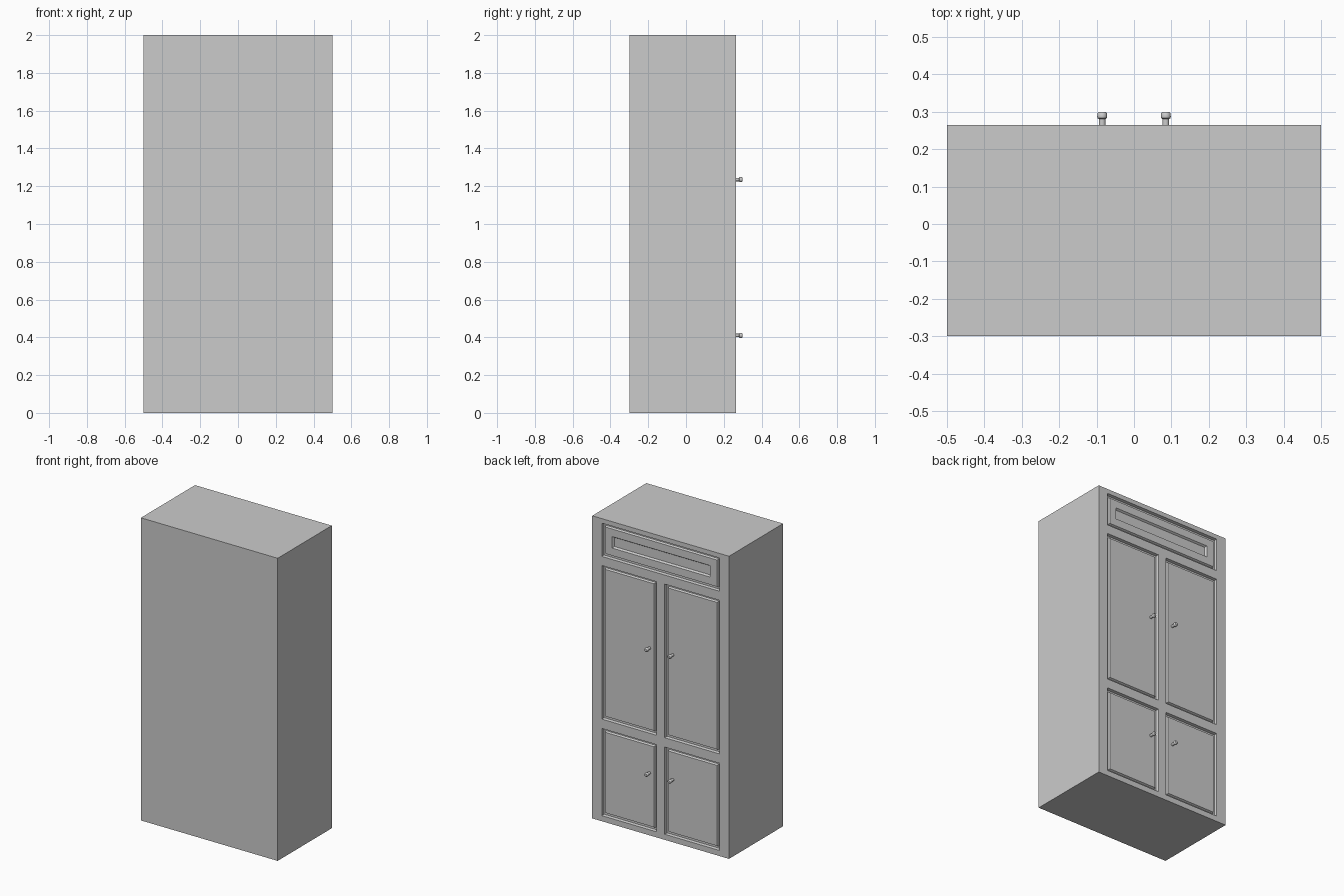
import bpy, bmesh
from math import radians
from mathutils import Vector, Matrix

if "Cube" in bpy.data.objects:
    bpy.data.objects.remove(bpy.data.objects["Cube"])

BACK, FACE = -0.30, 0.265          # body depth; the doors are on +y

# cabinet body
bm = bmesh.new()
bmesh.ops.create_cube(bm, size=1)
bmesh.ops.scale(bm, verts=bm.verts, vec=(1, FACE - BACK, 2))
bmesh.ops.translate(bm, verts=bm.verts, vec=(0, (FACE + BACK) / 2, 1))


def door_side():
    return [f for f in bm.faces if f.normal.y > 0.9]


def cut(axis, value):
    faces = door_side()
    geom = faces + list({e for f in faces for e in f.edges}) + list({v for f in faces for v in f.verts})
    point = Vector((0, FACE, 1))
    point[axis] = value
    normal = Vector((0, 0, 0))
    normal[axis] = 1
    bmesh.ops.bisect_plane(bm, geom=geom, plane_co=point, plane_no=normal)


# divide the door side into rails, stiles and openings
for x in (-0.43, -0.03, 0.03, 0.43):
    cut(0, x)
for z in (0.037, 0.613, 0.675, 1.69, 1.75, 1.97):
    cut(2, z)
bm.normal_update()


def region(x0, x1, z0, z1):
    found = []
    for f in door_side():
        c = f.calc_center_median()
        if x0 < c.x < x1 and z0 < c.z < z1:
            found.append(f)
    return found


def inset(faces, thickness, depth=0.0):
    bmesh.ops.inset_region(bm, faces=faces, thickness=thickness, depth=0, use_even_offset=True, use_boundary=True)
    for v in {v for f in faces for v in f.verts}:
        v.co.y += depth


# doors and drawer: recessed groove around a raised panel
door_boxes = [(-0.43, -0.03, 0.037, 0.613), (0.03, 0.43, 0.037, 0.613),
              (-0.43, -0.03, 0.675, 1.69), (0.03, 0.43, 0.675, 1.69)]
panels = [region(*b) for b in door_boxes]
drawer = region(-0.43, 0.43, 1.75, 1.97)
for p in panels + [drawer]:
    inset(p, 0.004, -0.018)
    inset(p, 0.012)
    inset(p, 0.006, 0.012)

# sunken centre of the drawer front
inset(drawer, 0.05)
inset(drawer, 0.008, -0.012)

mesh = bpy.data.meshes.new("cabinet_body")
bm.to_mesh(mesh)
bm.free()
body = bpy.data.objects.new("cabinet_body", mesh)
bpy.context.collection.objects.link(body)


# turned door knobs, lathed from a profile of (radius, y)
def knob(name, x, z):
    profile = [(0.009, 0.245), (0.009, 0.281), (0.0125, 0.283), (0.0135, 0.287),
               (0.0125, 0.296), (0.009, 0.2995), (0, 0.30)]
    kb = bmesh.new()
    verts = [kb.verts.new((r, y, 0)) for r, y in profile]
    edges = [kb.edges.new(pair) for pair in zip(verts, verts[1:])]
    bmesh.ops.spin(kb, geom=verts + edges, cent=(0, 0, 0), axis=(0, 1, 0),
                   angle=radians(360), steps=16)
    bmesh.ops.remove_doubles(kb, verts=kb.verts, dist=0.0001)
    bmesh.ops.recalc_face_normals(kb, faces=kb.faces)
    bmesh.ops.transform(kb, matrix=Matrix.Translation((x, 0, z)), verts=kb.verts)
    me = bpy.data.meshes.new(name)
    kb.to_mesh(me)
    kb.free()
    ob = bpy.data.objects.new(name, me)
    bpy.context.collection.objects.link(ob)
    bpy.ops.object.select_all(action='DESELECT')
    ob.select_set(True)
    bpy.context.view_layer.objects.active = ob
    bpy.ops.object.shade_smooth_by_angle(angle=radians(40))


for level, z in (("lower", 0.41), ("upper", 1.235)):
    for side, x in (("left", -0.085), ("right", 0.085)):
        knob(f"{level}_{side}_knob", x, z)
